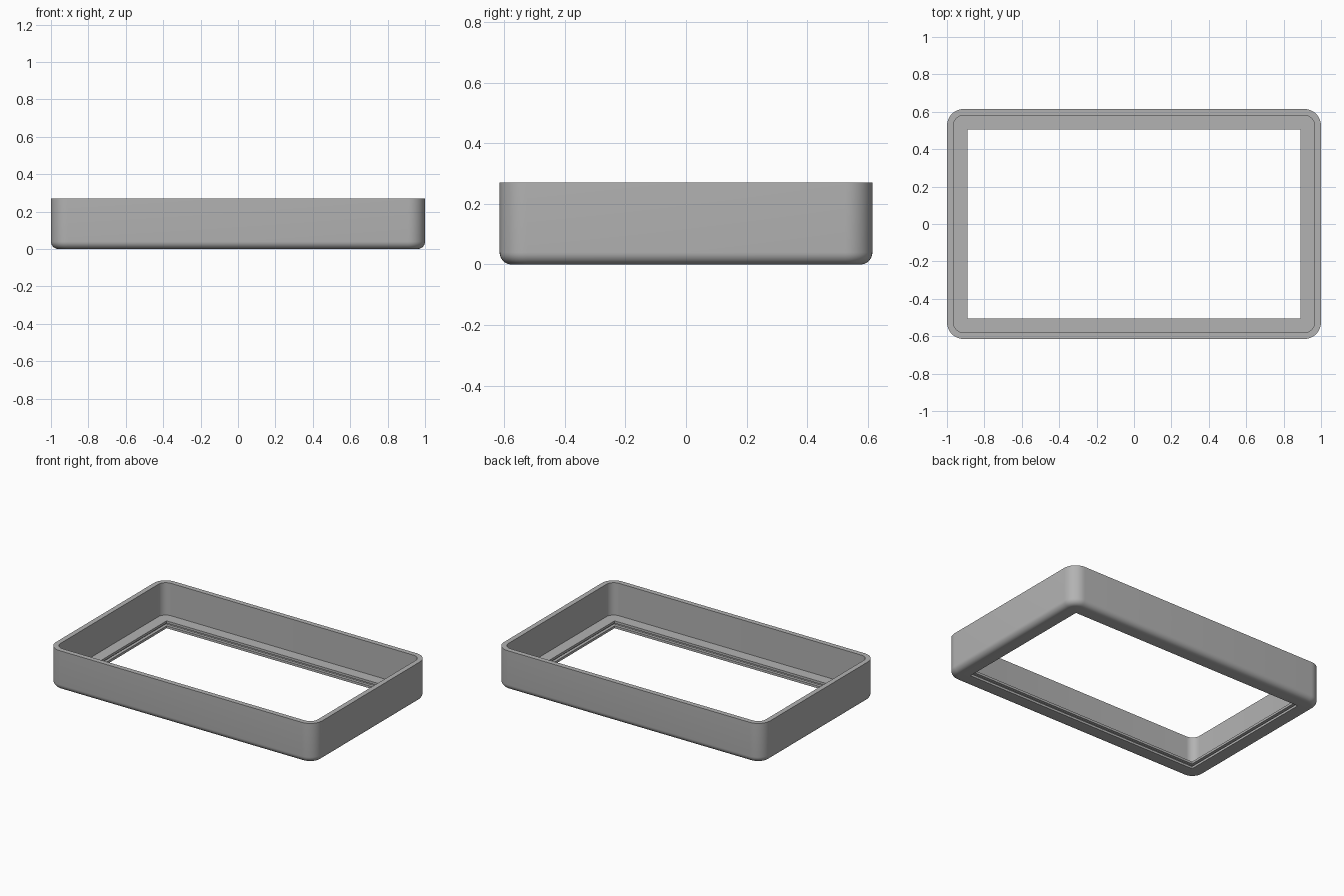
import bpy, bmesh, math

if "Cube" in bpy.data.objects:
    bpy.data.objects.remove(bpy.data.objects["Cube"])

HX, HY, H = 1.0, 0.615, 0.27     # outer half sizes and height
CORNER, FILLET = 0.09, 0.04      # plan corner radius, bottom edge radius
SEG = 10

def ring(bm, inset_x, inset_y, radius, z):
    """Rounded rectangle of vertices at height z."""
    hx, hy, pts = HX - inset_x, HY - inset_y, []
    for q, (sx, sy) in enumerate([(1, 1), (-1, 1), (-1, -1), (1, -1)]):
        for i in range(SEG + 1):
            a = math.pi / 2 * (q + i / SEG)
            pts.append(bm.verts.new((sx * (hx - radius) + radius * math.cos(a),
                                     sy * (hy - radius) + radius * math.sin(a), z)))
    return pts

# Cross-section of the wall: (inset, corner radius, z), going round once
wall = 0.034
lip = 0.11
groove = 0.09
profile = [(0, CORNER, H)]
for i in range(9):               # rounded outer bottom edge
    a = math.pi / 2 * i / 8
    ins = FILLET * (1 - math.cos(a))
    profile.append((ins, CORNER - ins, FILLET * (1 - math.sin(a))))
profile += [(lip, 0, 0), (lip, 0, 0.016),           # lower rim of lip
            (groove, 0, 0.016), (groove, 0, 0.034),  # slot in the lip edge
            (lip, 0, 0.034), (lip, 0, 0.05),         # upper rim of lip
            (wall, CORNER - wall, 0.05), (wall, CORNER - wall, H)]

bm = bmesh.new()
rings = [ring(bm, p[0], p[0], p[1], p[2]) for p in profile]
for k, a in enumerate(rings):
    b = rings[(k + 1) % len(rings)]
    n = len(a)
    for i in range(n):
        j = (i + 1) % n
        bm.faces.new((a[i], b[i], b[j], a[j]))
bmesh.ops.remove_doubles(bm, verts=bm.verts, dist=1e-5)
bmesh.ops.recalc_face_normals(bm, faces=bm.faces)
mesh = bpy.data.meshes.new("tray_frame")
bm.to_mesh(mesh)
bm.free()

frame = bpy.data.objects.new("tray_frame", mesh)
bpy.context.collection.objects.link(frame)
grey = bpy.data.materials.new("mid grey")
grey.diffuse_color = (0.45, 0.45, 0.45, 1)
grey.use_nodes = True
grey.node_tree.nodes["Principled BSDF"].inputs["Base Color"].default_value = grey.diffuse_color
mesh.materials.append(grey)

bpy.context.view_layer.objects.active = frame
frame.select_set(True)
bpy.ops.object.shade_smooth_by_angle(angle=math.radians(35))
